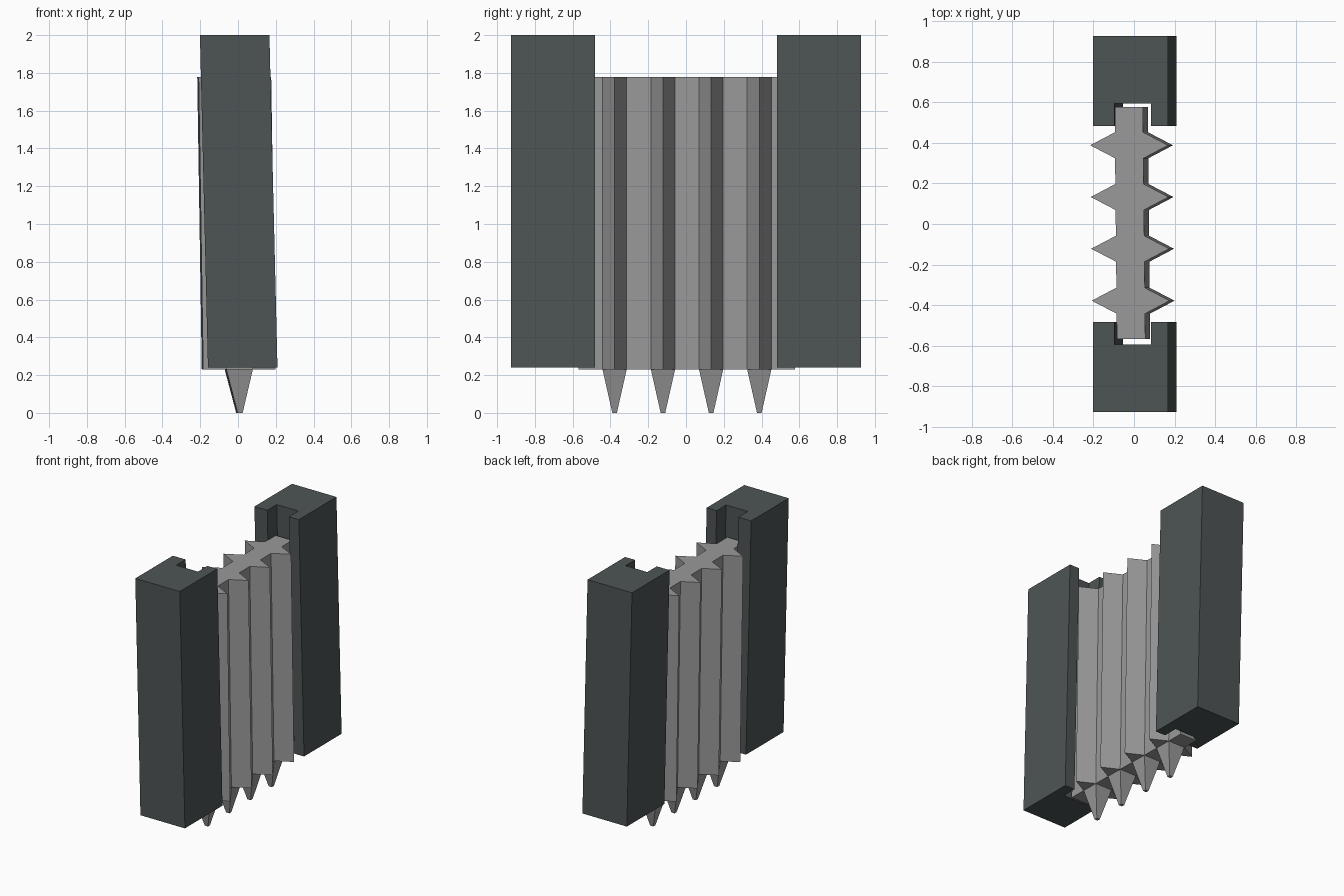
import bpy
import bmesh

cube = bpy.data.objects.get("Cube")
if cube:
    bpy.data.objects.remove(cube, do_unlink=True)


def material(name, rgb):
    m = bpy.data.materials.new(name)
    m.use_nodes = True
    m.diffuse_color = (*rgb, 1)
    bsdf = m.node_tree.nodes["Principled BSDF"]
    bsdf.inputs["Base Color"].default_value = (*rgb, 1)
    bsdf.inputs["Roughness"].default_value = 0.8
    return m


STONE = material("dark stone", (0.076, 0.089, 0.089))
IRON = material("iron grey", (0.32, 0.32, 0.32))


def prism(name, outline, z0, z1, mat, x_at, yaw=0.0, taper=None):
    """Extrude an outline from z0 to z1, leaning along x; taper shrinks the z0 end
    about the given (x, y) centre."""
    bm = bmesh.new()
    rings = []
    for z in (z0, z1):
        ring = []
        for x, y in outline:
            if taper and z == z0:
                cx, cy, s = taper
                x, y = cx + (x - cx) * s, cy + (y - cy) * s
            ring.append(bm.verts.new((x + x_at(z) - yaw * y, y, z)))
        rings.append(ring)
    bm.faces.new(rings[0])
    bm.faces.new(rings[1])
    n = len(outline)
    for i in range(n):
        j = (i + 1) % n
        bm.faces.new((rings[0][i], rings[0][j], rings[1][j], rings[1][i]))
    bmesh.ops.recalc_face_normals(bm, faces=bm.faces)
    mesh = bpy.data.meshes.new(name)
    bm.to_mesh(mesh)
    bm.free()
    mesh.materials.append(mat)
    obj = bpy.data.objects.new(name, mesh)
    bpy.context.collection.objects.link(obj)
    return obj


# Slightly leaning centre lines of the posts and the gate
def post_lean(z):
    return 0.025 - 0.0242 * (z - 0.24)


def gate_lean(z):
    return 0.004 - 0.0155 * (z - 0.23)


# Two grooved posts, mirrored front to back
post = [(-0.184, 0.926), (0.184, 0.926), (0.184, 0.482), (0.102, 0.482),
        (0.102, 0.594), (-0.078, 0.594), (-0.078, 0.482), (-0.184, 0.482)]
for name, s in (("back_post", 1), ("front_post", -1)):
    prism(name, [(x, s * y) for x, y in post], 0.24, 2.0, STONE, post_lean)

# Gate slab with a row of vertical ridges on both sides
ridges = [-0.378, -0.122, 0.133, 0.388]
side = [(0.07, -0.568)]
for y in ridges:
    side += [(0.07, y - 0.064), (0.192, y), (0.07, y + 0.064)]
side.append((0.07, 0.577))
outline = side + [(-x, y) for x, y in reversed(side)]
prism("gate_slab", outline, 0.23, 1.777, IRON, gate_lean, yaw=0.01)

# Tapered spikes under each ridge
for i, y in enumerate(ridges):
    square = [(-0.07, y - 0.064), (0.07, y - 0.064), (0.07, y + 0.064), (-0.07, y + 0.064)]
    prism(f"gate_spike_{i + 1}", square, 0.0, 0.23, IRON, gate_lean,
          yaw=0.01, taper=(0, y, 0.19))
